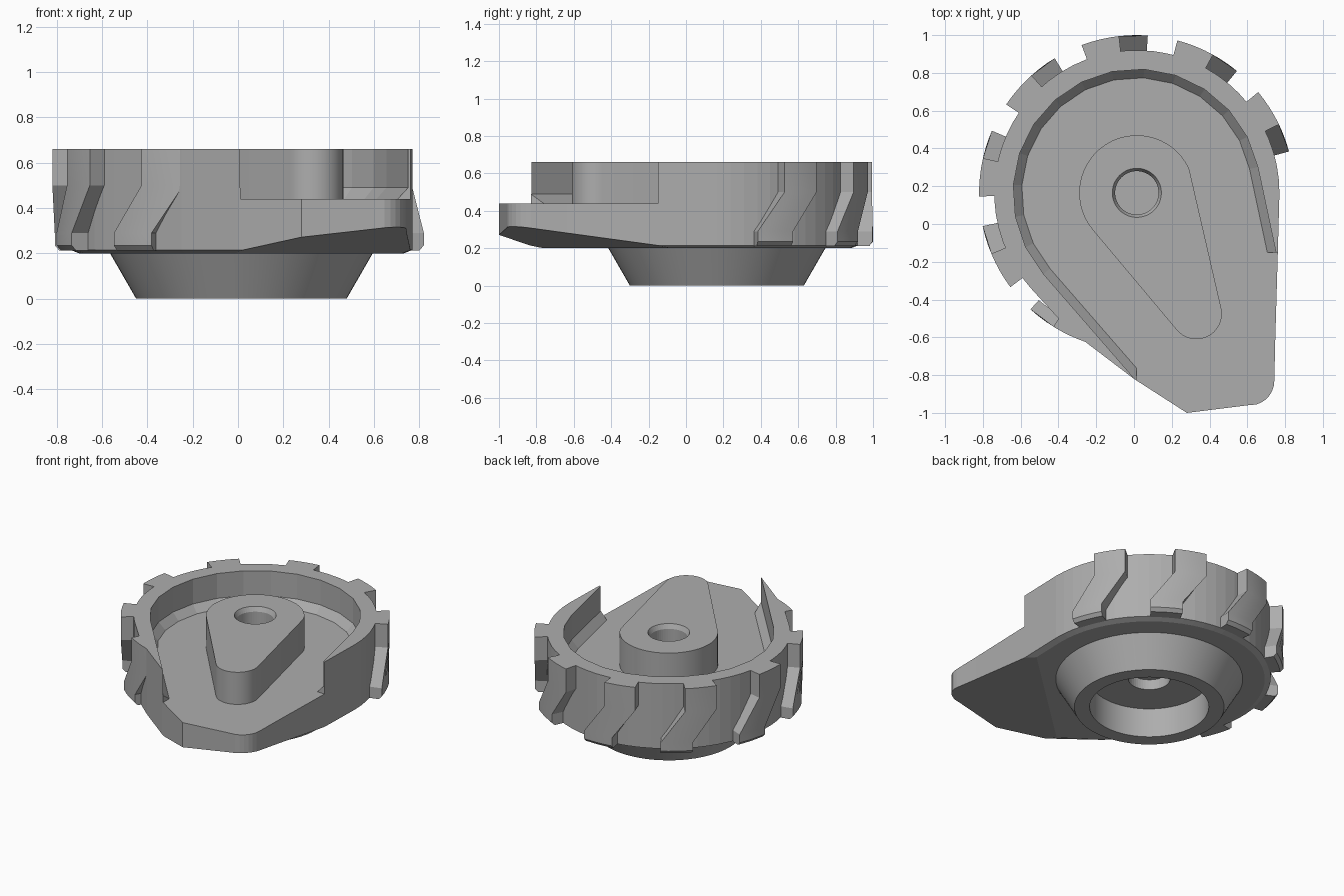
import bpy, bmesh
from math import radians, sin, cos
from mathutils import Vector

if "Cube" in bpy.data.objects:
    bpy.data.objects.remove(bpy.data.objects["Cube"], do_unlink=True)

CX, CY = 0.015, 0.165      # axis of the round cup
FLOOR, TOP = 0.44, 0.66

grey = bpy.data.materials.new("plain_grey")
grey.use_nodes = True
grey.diffuse_color = (0.42, 0.42, 0.42, 1)
grey.node_tree.nodes["Principled BSDF"].inputs["Base Color"].default_value = (0.42, 0.42, 0.42, 1)


def arc(r, a0, a1, n, cx=CX, cy=CY):
    """Points along an arc, angles in degrees."""
    angles = [radians(a0 + (a1 - a0) * i / n) for i in range(n + 1)]
    return [(cx + r * cos(a), cy + r * sin(a)) for a in angles]


def circle(r, n=48):
    return arc(r, 0, 360, n)[:-1]


def loft(name, layers, closed=False):
    """Skin a stack of (outline, z) layers; cap the ends or close into a ring."""
    bm = bmesh.new()
    rings = [[bm.verts.new((x, y, z)) for x, y in pts] for pts, z in layers]
    n = len(rings[0])
    pairs = list(zip(rings, rings[1:]))
    if closed:
        pairs.append((rings[-1], rings[0]))
    else:
        bm.faces.new(rings[0][::-1])
        bm.faces.new(rings[-1])
    for a, b in pairs:
        for i in range(n):
            j = (i + 1) % n
            bm.faces.new((a[i], a[j], b[j], b[i]))
    bmesh.ops.recalc_face_normals(bm, faces=bm.faces)
    mesh = bpy.data.meshes.new(name)
    bm.to_mesh(mesh)
    bm.free()
    obj = bpy.data.objects.new(name, mesh)
    bpy.context.collection.objects.link(obj)
    mesh.materials.append(grey)
    return obj


def cut(obj, cutter):
    mod = obj.modifiers.new("cut", "BOOLEAN")
    mod.operation = "DIFFERENCE"
    mod.solver = "EXACT"
    mod.object = cutter
    cutter.hide_render = True
    cutter.hide_viewport = True


def smooth(obj, angle=30):
    bpy.ops.object.select_all(action="DESELECT")
    obj.select_set(True)
    bpy.context.view_layer.objects.active = obj
    bpy.ops.object.shade_smooth_by_angle(angle=radians(angle))


# Cup body with the pointed front lip
outline = arc(0.755, 0, 222, 40)
outline += [(-0.40, -0.50), (-0.25, -0.63), (0.0, -0.82), (0.28, -1.0), (0.60, -0.96)]
outline += arc(0.13, -75, 0, 6, 0.613, -0.83)
outline += [(0.747, -0.64), (0.76, -0.2)]
inset = [(CX + (x - CX) * 0.95, CY + (y - CY) * 0.95) for x, y in outline]
body = loft("cup_body", [(inset, 0.2), (outline, 0.215), (outline, TOP)])

# Slanted underside of the lip
bm = bmesh.new()
bm.from_mesh(body.data)
res = bmesh.ops.bisect_plane(bm, geom=bm.verts[:] + bm.edges[:] + bm.faces[:],
                             plane_co=Vector((0, 0, 0.095)),
                             plane_no=Vector((-0.13, 0.14, 1)), clear_inner=True)
bmesh.ops.holes_fill(bm, edges=[e for e in bm.edges if e.is_boundary])
bmesh.ops.recalc_face_normals(bm, faces=bm.faces)
bm.to_mesh(body.data)
bm.free()


# Open cavity, chamfered where the wall meets the floor
def cavity_outline(r):
    a, b = radians(12), radians(221)
    pts = arc(r, 12, 221, 14)
    right, left = pts[0], pts[-1]
    t = (right[1] + 0.15) / cos(a)
    s = (0.012 - left[0]) / -sin(b)
    return pts + [(0.012, left[1] + s * cos(b)), (0.012, -1.3), (1.2, -1.3),
                  (1.2, -0.15), (right[0] + t * sin(a), -0.15)]


cavity = loft("cavity_cutter", [(cavity_outline(0.61), FLOOR), (cavity_outline(0.655), 0.49),
                                (cavity_outline(0.655), 0.8)])
cut(body, cavity)

# Blind holes above and below
top_hole = loft("top_hole_cutter", [(circle(0.115), 0.34), (circle(0.115), 0.63),
                                    (circle(0.135), 0.67)])
bottom_hole = loft("bottom_hole_cutter", [(circle(0.13), 0.1), (circle(0.13), 0.27)])
cut(body, top_hole)
cut(body, bottom_hole)

# Teardrop boss: a large and a small round joined by tangents
boss_outline = arc(0.305, 25, 220, 28) + arc(0.135, 220, 371, 18, 0.33, -0.475)
boss = loft("center_boss", [(boss_outline, FLOOR - 0.03), (boss_outline, TOP)])
cut(boss, top_hole)
smooth(boss)

# Tapered hollow foot
foot = loft("tapered_foot", [(circle(0.37, 64), 0.205), (circle(0.37, 64), 0.0),
                             (circle(0.465, 64), 0.0), (circle(0.583, 64), 0.205)], closed=True)
smooth(foot)


# Kinked tread lugs around the rim
def lug_section(inner, outer, start):
    return arc(outer, start, start + 14, 4) + arc(inner, start + 14, start, 4)


for k in range(-2, 5):
    turn = 35.4 * k
    inner = 0.77 if k == 4 else 0.735
    low, high = 86 + turn, 96.5 + turn
    lug = loft(f"tread_lug_{k + 3}", [
        (lug_section(inner, 0.815, low), 0.213), (lug_section(inner, 0.835, low), 0.235),
        (lug_section(inner, 0.835, low), 0.29), (lug_section(inner, 0.835, high), 0.5),
        (lug_section(inner, 0.835, high), TOP)])
    smooth(lug, 20)
